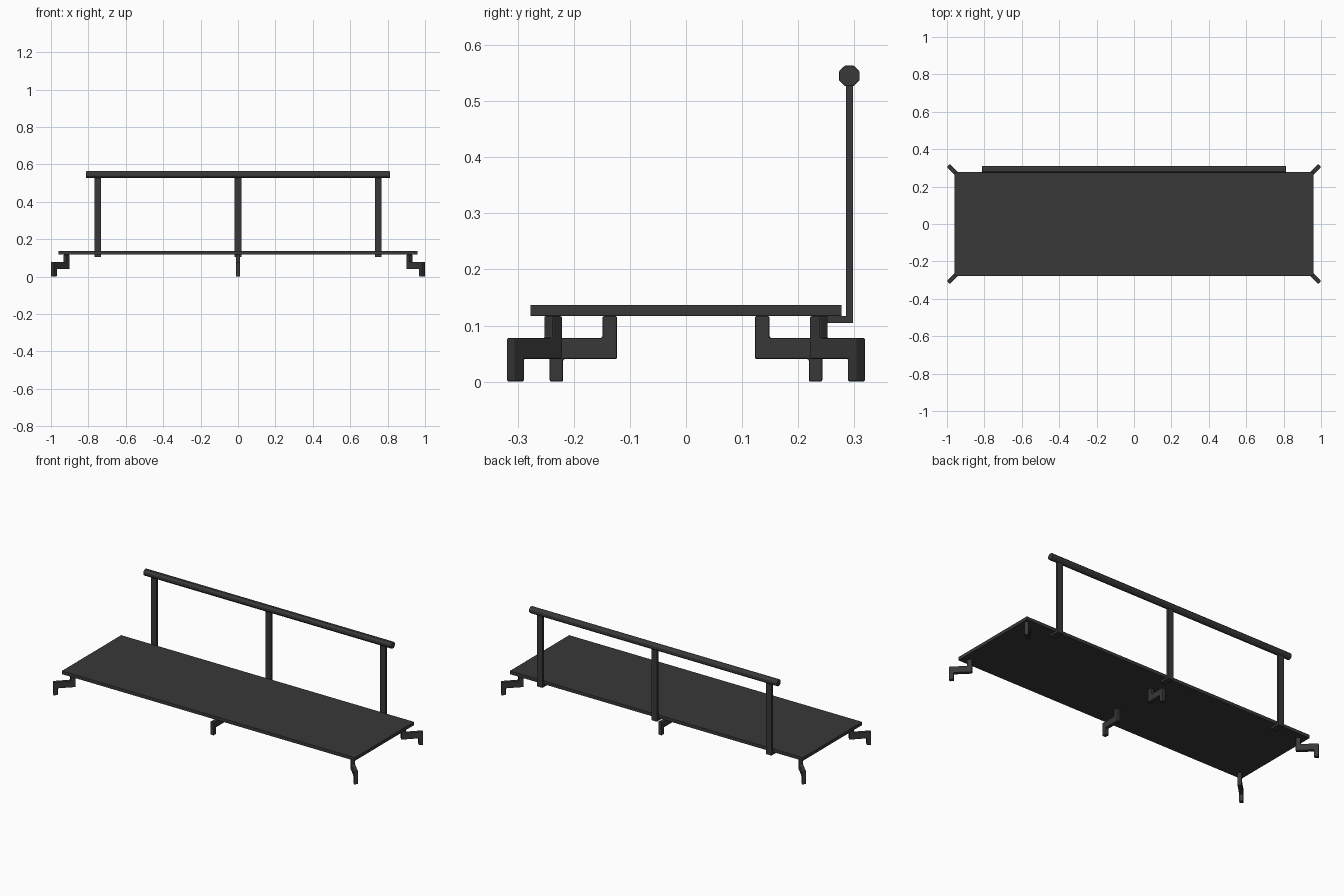
import bpy, bmesh
from math import radians, pi
from mathutils import Matrix

if "Cube" in bpy.data.objects:
    bpy.data.objects.remove(bpy.data.objects["Cube"])

dark = bpy.data.materials.new("dark_metal")
dark.diffuse_color = (0.04, 0.04, 0.04, 1)
dark.use_nodes = True
dark.node_tree.nodes["Principled BSDF"].inputs["Base Color"].default_value = dark.diffuse_color


def finish(name, bm, bevel=0.0, matrix=None):
    bmesh.ops.recalc_face_normals(bm, faces=bm.faces)
    mesh = bpy.data.meshes.new(name)
    bm.to_mesh(mesh)
    bm.free()
    ob = bpy.data.objects.new(name, mesh)
    bpy.context.collection.objects.link(ob)
    mesh.materials.append(dark)
    if matrix:
        ob.matrix_world = matrix
    if bevel:
        mod = ob.modifiers.new("bevel", 'BEVEL')
        mod.width = bevel
        mod.segments = 2
        mod.limit_method = 'ANGLE'
    return ob


def extruded(name, profile, width, bevel, matrix):
    """Extrude a (y, z) profile along x, centred on x = 0."""
    bm = bmesh.new()
    face = bm.faces.new([bm.verts.new((-width / 2, y, z)) for y, z in profile])
    ext = bmesh.ops.extrude_face_region(bm, geom=[face])
    moved = [v for v in ext["geom"] if isinstance(v, bmesh.types.BMVert)]
    bmesh.ops.translate(bm, vec=(width, 0, 0), verts=moved)
    return finish(name, bm, bevel, matrix)


# Deck plate
bm = bmesh.new()
bmesh.ops.create_cube(bm, size=1, matrix=Matrix.Diagonal((1.92, 0.555, 0.02, 1)))
finish("deck", bm, 0.0015, Matrix.Translation((0, 0, 0.127)))

# Z-shaped legs: four diagonal corners and two in the middle
leg = [(-0.06, 0.117), (-0.06, 0.04), (0.036, 0.04), (0.036, 0),
       (0.06, 0), (0.06, 0.078), (-0.034, 0.078), (-0.034, 0.117)]
spots = [("corner_leg_back_right", 0.95, 0.27, -45),
         ("corner_leg_back_left", -0.95, 0.27, 45),
         ("corner_leg_front_left", -0.95, -0.27, 135),
         ("corner_leg_front_right", 0.95, -0.27, -135),
         ("middle_leg_back", 0, 0.183, 0),
         ("middle_leg_front", 0, -0.183, 180)]
for name, x, y, angle in spots:
    extruded(name, leg, 0.022, 0.003,
             Matrix.Translation((x, y, 0)) @ Matrix.Rotation(radians(angle), 4, 'Z'))

# Rail posts with a foot tucked under the deck
post = [(0.235, 0.117), (0.235, 0.105), (0.298, 0.105),
        (0.298, 0.54), (0.285, 0.54), (0.285, 0.117)]
for name, x in (("left", -0.75), ("middle", 0), ("right", 0.75)):
    extruded("rail_post_" + name, post, 0.036, 0.0, Matrix.Translation((x, 0, 0)))

# Octagonal handrail
bm = bmesh.new()
bmesh.ops.create_cone(bm, cap_ends=True, segments=8, radius1=0.02, radius2=0.02, depth=1.624,
                      matrix=Matrix.Rotation(pi / 2, 4, 'Y') @ Matrix.Rotation(pi / 8, 4, 'Z'))
finish("handrail", bm, 0.002, Matrix.Translation((0, 0.291, 0.545)))
